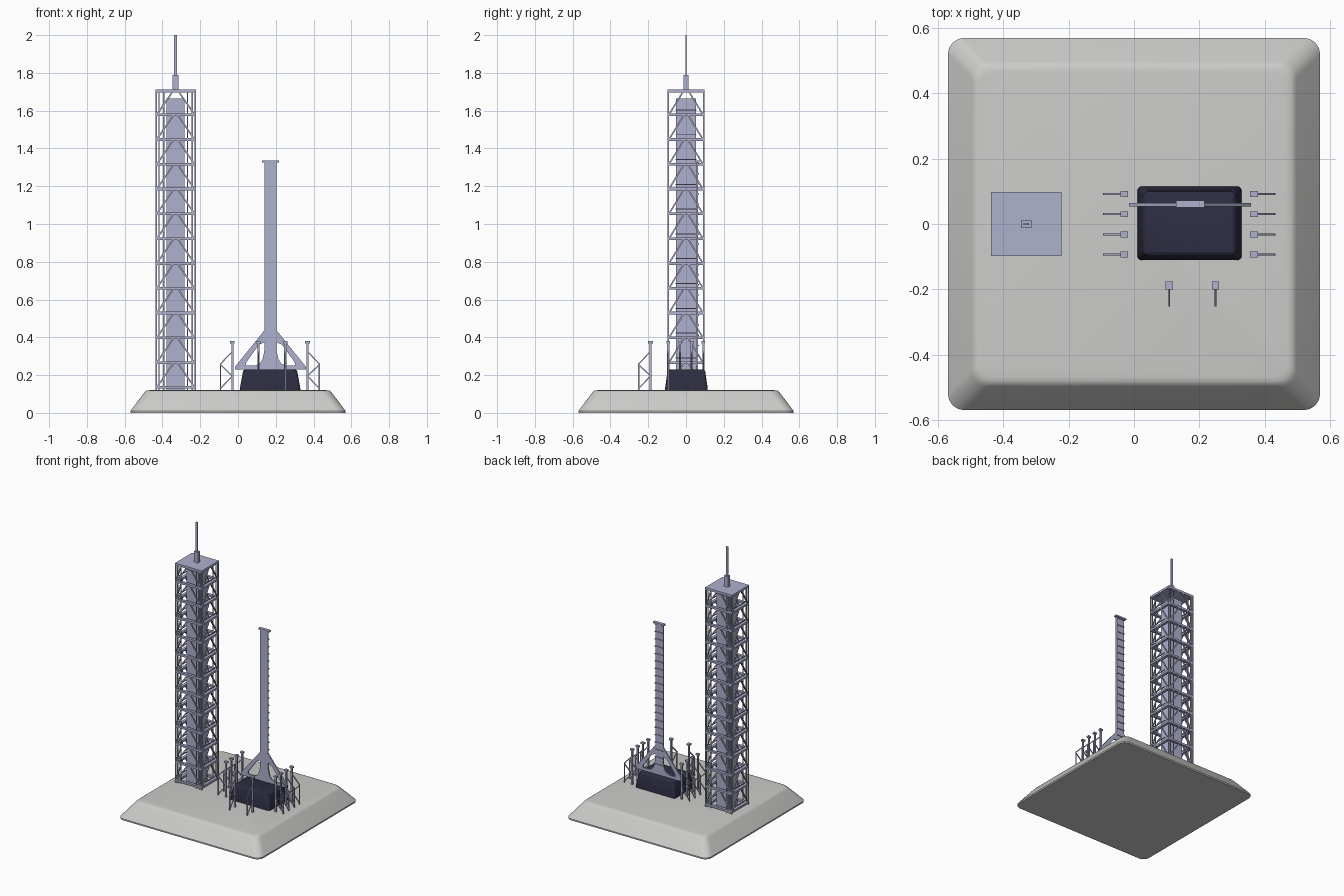
import bpy, bmesh, math
from mathutils import Vector, Matrix

if "Cube" in bpy.data.objects:
    bpy.data.objects.remove(bpy.data.objects["Cube"])


def material(name, rgb):
    m = bpy.data.materials.new(name)
    m.diffuse_color = (*rgb, 1)
    m.use_nodes = True
    m.node_tree.nodes["Principled BSDF"].inputs["Base Color"].default_value = m.diffuse_color
    return m


LAVENDER = material("lavender steel", (0.43, 0.44, 0.62))
NAVY = material("dark navy", (0.026, 0.026, 0.055))
CONCRETE = material("light concrete", (0.60, 0.60, 0.59))


def finish(bm, name, mat):
    bmesh.ops.recalc_face_normals(bm, faces=bm.faces)
    me = bpy.data.meshes.new(name)
    bm.to_mesh(me)
    bm.free()
    ob = bpy.data.objects.new(name, me)
    bpy.context.collection.objects.link(ob)
    me.materials.append(mat)
    return ob


def box(bm, x0, x1, y0, y1, z0, z1):
    mat = Matrix.Translation(((x0 + x1) / 2, (y0 + y1) / 2, (z0 + z1) / 2))
    mat = mat @ Matrix.Diagonal((x1 - x0, y1 - y0, z1 - z0, 1))
    bmesh.ops.create_cube(bm, size=1, matrix=mat)


def bar(bm, p, q, w):
    p, q = Vector(p), Vector(q)
    rot = (q - p).to_track_quat('Z', 'Y').to_matrix().to_4x4()
    mat = Matrix.Translation((p + q) / 2) @ rot @ Matrix.Diagonal((w, w, (q - p).length, 1))
    bmesh.ops.create_cube(bm, size=1, matrix=mat)


def prism(bm, pts, y0, y1):
    """Extrude an x-z outline from y0 to y1."""
    a = [bm.verts.new((x, y0, z)) for x, z in pts]
    b = [bm.verts.new((x, y1, z)) for x, z in pts]
    bm.faces.new(a)
    bm.faces.new(b)
    for i in range(len(pts)):
        j = (i + 1) % len(pts)
        bm.faces.new((a[i], a[j], b[j], b[i]))


def rounded_stack(name, cx, cy, rings, mat, seg=6):
    """Loft rounded rectangles given as (half x, half y, corner radius, z)."""
    bm = bmesh.new()
    loops = []
    for hx, hy, r, z in rings:
        loop = []
        for k, (sx, sy) in enumerate(((1, 1), (-1, 1), (-1, -1), (1, -1))):
            for s in range(seg + 1):
                a = math.pi / 2 * (k + s / seg)
                loop.append(bm.verts.new((cx + sx * (hx - r) + r * math.cos(a),
                                          cy + sy * (hy - r) + r * math.sin(a), z)))
        loops.append(loop)
    for a, b in zip(loops, loops[1:]):
        for i in range(len(a)):
            j = (i + 1) % len(a)
            bm.faces.new((a[i], a[j], b[j], b[i]))
    bm.faces.new(loops[0])
    bm.faces.new(loops[-1])
    ob = finish(bm, name, mat)
    bpy.context.view_layer.objects.active = ob
    ob.select_set(True)
    bpy.ops.object.shade_smooth_by_angle(angle=math.radians(30))
    ob.select_set(False)


# Sloped mound and dark launch mount
rounded_stack("pad_mound", 0, 0, [(0.57, 0.57, 0.05, 0), (0.57, 0.57, 0.05, 0.01),
              (0.498, 0.498, 0.05, 0.105), (0.491, 0.491, 0.05, 0.113),
              (0.482, 0.482, 0.05, 0.118), (0.468, 0.468, 0.045, 0.12)], CONCRETE)
rounded_stack("launch_mount", 0.17, 0.002, [(0.16, 0.113, 0.015, 0.115), (0.16, 0.113, 0.015, 0.13),
              (0.144, 0.10, 0.015, 0.218), (0.141, 0.097, 0.014, 0.225),
              (0.134, 0.09, 0.012, 0.23)], NAVY, 4)

# Service tower: posts, floor rings and inverted V braces
TX, HX, HY, Z0, Z1, N = -0.33, 0.108, 0.098, 0.12, 1.71, 12
STEP = (Z1 - 0.135) / N
bm = bmesh.new()
for sx in (-1, 1):
    for sy in (-1, 1):
        for ox, oy in ((0.104, 0.094), (0.088, 0.094), (0.063, 0.094)):
            x, y, w = TX + sx * ox, sy * oy, 0.004 if ox > 0.1 else 0.003
            box(bm, x - w, x + w, y - w, y + w, Z0, Z1 - 0.005)
finish(bm, "tower_posts", LAVENDER)

bm = bmesh.new()
for i in range(N):
    z, t, w = 0.135 + i * STEP, 0.007, 0.02
    for s in (-1, 1):
        a, b = sorted((s * HY, s * (HY - w)))
        box(bm, TX - HX, TX + HX, a, b, z - t, z + t)
        a, b = sorted((TX + s * HX, TX + s * (HX - w)))
        box(bm, a, b, -HY + w, HY - w, z - t, z + t)
        # low rail above each floor
        y, x = s * 0.094, TX + s * 0.104
        bar(bm, (x, -0.055, z + 0.025), (x, 0.055, z + 0.025), 0.005)
finish(bm, "tower_floors", LAVENDER)

bm = bmesh.new()
for i in range(N):
    lo, hi = 0.135 + i * STEP, 0.135 + (i + 1) * STEP - 0.004
    for s in (-1, 1):
        for d in (-1, 1):
            y, x = s * 0.094, TX + s * 0.104
            bar(bm, (TX + d * 0.1, y, lo), (TX + d * 0.012, y, hi), 0.008)
            bar(bm, (x, d * 0.09, lo), (x, d * 0.012, hi), 0.008)
finish(bm, "tower_braces", LAVENDER)

bm = bmesh.new()
box(bm, TX - 0.048, TX + 0.048, -0.052, 0.052, Z0, 1.665)
finish(bm, "tower_core", LAVENDER)
bm = bmesh.new()
box(bm, TX - HX, TX + HX, -HY, HY, Z1 - 0.014, Z1 + 0.002)
finish(bm, "tower_roof", LAVENDER)
bm = bmesh.new()
box(bm, TX - 0.016, TX + 0.016, -0.013, 0.013, Z1, 1.79)
box(bm, TX - 0.008, TX + 0.008, -0.003, 0.003, 1.79, 2.0)
finish(bm, "tower_mast", LAVENDER)

# Strongback: plate column with ribs behind, cap and flared legs
CX = 0.172
bm = bmesh.new()
box(bm, CX - 0.032, CX + 0.032, 0.052, 0.06, 0.23, 1.33)
for i in range(20):
    z = 0.3 + i * 0.0535
    box(bm, CX - 0.031, CX + 0.031, 0.06, 0.07, z, z + 0.007)
box(bm, CX - 0.03, CX + 0.03, 0.06, 0.064, 0.23, 1.33)
finish(bm, "strongback_column", LAVENDER)
bm = bmesh.new()
box(bm, CX - 0.044, CX + 0.044, 0.05, 0.072, 1.325, 1.335)
finish(bm, "strongback_cap", LAVENDER)

bm = bmesh.new()
leg = [(0.03, 0.44), (0.187, 0.245), (0.187, 0.23), (0.13, 0.25), (0.128, 0.268),
       (0.062, 0.36), (0.03, 0.375)]
flare = [(0.03, 0.345), (0.036, 0.31), (0.044, 0.28), (0.058, 0.26), (0.085, 0.25),
         (0.13, 0.25), (0.187, 0.23), (0.03, 0.23)]
for s in (-1, 1):
    for outline in (leg, flare):
        prism(bm, [(CX + s * x, z) for x, z in outline], 0.054, 0.064)
finish(bm, "strongback_legs", LAVENDER)


# Small braced masts round the mount; direction points outward
def braced_mast(name, x, y, dx, dy):
    bm = bmesh.new()

    def p(d, z):
        return (x + dx * d, y + dy * d, z)
    ax, ay = 0.012 * abs(dx) + 0.011 * abs(dy), 0.012 * abs(dy) + 0.009 * abs(dx)
    bar(bm, p(0, 0.115), p(0, 0.375), 0.011)
    box(bm, x - ax, x + ax, y - ay, y + ay, 0.368, 0.38)
    bar(bm, p(0.062, 0.115), p(0.062, 0.262), 0.006)
    for a, b in (((0.062, 0.26), (0, 0.325)), ((0.062, 0.13), (0, 0.195)),
                 ((0, 0.195), (0.062, 0.255))):
        bar(bm, p(*a), p(*b), 0.006)
    finish(bm, name, LAVENDER)


for i, y in enumerate((0.092, 0.03, -0.032, -0.094)):
    braced_mast(f"left_mast_{i}", -0.03, y, -1, 0)
    braced_mast(f"right_mast_{i}", 0.368, y, 1, 0)
for i, x in enumerate((0.108, 0.25)):
    braced_mast(f"front_mast_{i}", x, -0.188, 0, -1)
